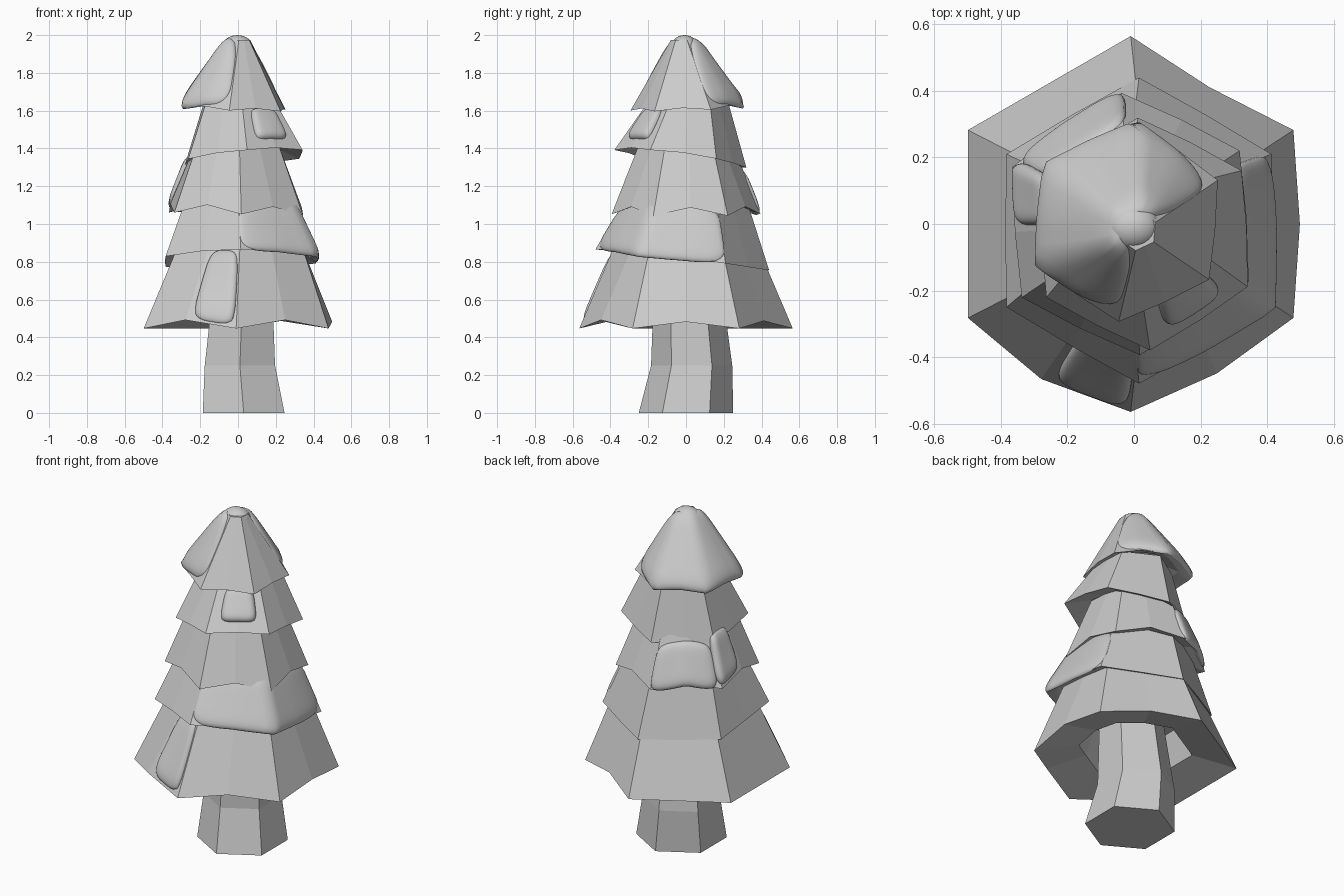
import bpy, bmesh
from math import sin, cos, pi, radians
from mathutils import Vector, Matrix

if "Cube" in bpy.data.objects:
    bpy.data.objects.remove(bpy.data.objects["Cube"])

grey = bpy.data.materials.new("plain_grey")
grey.use_nodes = True
grey.diffuse_color = (0.6, 0.6, 0.6, 1)
grey.node_tree.nodes["Principled BSDF"].inputs["Base Color"].default_value = (0.6, 0.6, 0.6, 1)


def finish(name, bm, smooth=False):
    bmesh.ops.recalc_face_normals(bm, faces=bm.faces)
    mesh = bpy.data.meshes.new(name)
    bm.to_mesh(mesh)
    bm.free()
    mesh.materials.append(grey)
    mesh.shade_smooth() if smooth else mesh.shade_flat()
    obj = bpy.data.objects.new(name, mesh)
    bpy.context.collection.objects.link(obj)


def loft(name, rings):
    """Skin rings of equal length and cap both ends."""
    bm = bmesh.new()
    loops = [[bm.verts.new(p) for p in ring] for ring in rings]
    for a, b in zip(loops, loops[1:]):
        for i in range(len(a)):
            j = (i + 1) % len(a)
            bm.faces.new((a[i], a[j], b[j], b[i]))
    bm.faces.new(loops[0])
    bm.faces.new(loops[-1])
    finish(name, bm)


def hexagon(x, y, z, r):
    return [Vector((x + r * cos(radians(30 + 60 * k)), y + r * sin(radians(30 + 60 * k)), z))
            for k in range(6)]


class Tier:
    """Skirt of branches: six corners, with side middles given as (bulge, lift)."""

    def __init__(self, name, top, rim, tilt, mids, turn=0):
        (tx, ty, tz, tr), (rx, ry, rz, rr) = top, rim
        self.turn = turn
        self.top, self.rim = [], []
        for k in range(12):
            a = radians(30 * k + 30 + turn)
            d = Vector((cos(a), sin(a), 0))
            flat, (bulge, lift) = (cos(pi / 6), mids[k // 2]) if k % 2 else (1, (1, 0))
            self.top.append(Vector((tx, ty, tz)) + d * tr * flat)
            p = Vector((rx, ry, rz)) + d * rr * flat * bulge
            p.z += tilt[0] * d.x + tilt[1] * d.y + lift
            self.rim.append(p)
        centre = Vector((rx, ry, rz))
        under = [centre.lerp(p, 0.56) + Vector((0, 0, 0.06)) for p in self.rim]
        roof = [centre.lerp(p, 0.45) + Vector((0, 0, 0.24)) for p in self.rim]
        loft(name, [self.top, self.rim, under, roof])

    def point(self, angle, t):
        k = ((angle - 30 - self.turn) % 360) / 30
        i, f = int(k) % 12, k % 1
        j = (i + 1) % 12
        return self.top[i].lerp(self.top[j], f).lerp(self.rim[i].lerp(self.rim[j], f), t)


def snow(name, tier, a0, a1, t0, t1, thick, n=20):
    """Pillow of snow lying on a tier between two angles and two heights."""
    bm = bmesh.new()
    grid = []
    for r in range(n + 1):
        row = []
        for c in range(n + 1):
            u, v = sin((c / n - 0.5) * pi), sin((r / n - 0.5) * pi)
            # round the corners of the square patch
            ru, rv = u * (1 - 0.14 * v ** 4), v * (1 - 0.14 * u ** 4)
            ang = a0 + (a1 - a0) * (ru + 1) / 2
            t = t0 + (t1 - t0) * (rv + 1) / 2
            across = tier.point(ang + 2, t) - tier.point(ang - 2, t)
            down = tier.point(ang, t + 0.05) - tier.point(ang, t - 0.05)
            out = down.cross(across).normalized()
            puff = max(0, (1 - u ** 6) * (1 - v ** 6)) ** 0.5
            row.append(bm.verts.new(tier.point(ang, t) + out * (thick * puff - 0.006)))
        grid.append(row)
    for a, b in zip(grid, grid[1:]):
        for i in range(n):
            bm.faces.new((a[i], a[i + 1], b[i + 1], b[i]))
    # close the hidden back side
    rim = grid[0][:] + [r[-1] for r in grid[1:-1]] + grid[-1][::-1] + [r[0] for r in grid[-2:0:-1]]
    mid = sum((v.co for v in rim), Vector()) / len(rim)
    hub = bm.verts.new(mid * 0.9 + Vector((0, 0, mid.z * 0.1)))
    for a, b in zip(rim, rim[1:] + rim[:1]):
        bm.faces.new((a, b, hub))
    finish(name, bm, True)


# Trunk, slightly crooked
loft("trunk", [hexagon(0.03, 0, 0, 0.25), hexagon(0.01, 0.03, 0.25, 0.215),
               hexagon(0.025, 0.01, 0.66, 0.18)])

# Branch tiers from bottom to top: (x, y, z, radius) of top and rim
skirt = [(0.97, 0.04), (1, 0), (1, 0), (1.1, 0.045), (1.06, 0.045), (1.04, 0.035)]
bottom = Tier("bottom_tier", (0.01, 0, 0.87, 0.385), (-0.01, 0, 0.447, 0.565), (0, 0), skirt)
lower = Tier("lower_tier", (0, 0, 1.13, 0.32), (0.015, -0.02, 0.81, 0.46), (0.01, -0.055),
             [(1.01, 0.005)] * 6)
middle = Tier("middle_tier", (-0.01, 0, 1.42, 0.25), (-0.01, 0, 1.052, 0.395), (-0.01, 0),
              [(1.02, 0.045)] * 6, 4)
upper = Tier("upper_tier", (0.01, 0.01, 1.64, 0.215), (0.03, -0.03, 1.345, 0.35), (0.03, -0.045),
             [(1.02, 0.005)] * 6, 3)
crown = Tier("crown_tier", (0.01, -0.02, 1.975, 0.06), (-0.02, 0.005, 1.61, 0.3), (-0.01, 0.01),
             [(1.02, 0.015)] * 6, -5)

# Snow lying on the tiers
snow("crown_snow", crown, 24, 263, -0.03, 1.02, 0.037, 36)
snow("upper_snow", upper, -76, -37, 0.12, 0.8, 0.035)
snow("middle_snow_back", middle, 92, 151, 0.33, 1.06, 0.03)
snow("middle_snow_side", middle, 149, 181, 0.18, 0.96, 0.03)
snow("lower_snow", lower, -91, 32, 0.05, 1.06, 0.028, 30)
snow("bottom_snow", bottom, -117, -91, 0.02, 0.97, 0.03)

# Rounded snow on the very top
tip = bmesh.new()
bmesh.ops.create_uvsphere(tip, u_segments=24, v_segments=14, radius=1,
                          matrix=Matrix.LocRotScale((-0.003, -0.008, 1.94), None, (0.08, 0.07, 0.06)))
finish("snow_tip", tip, True)
